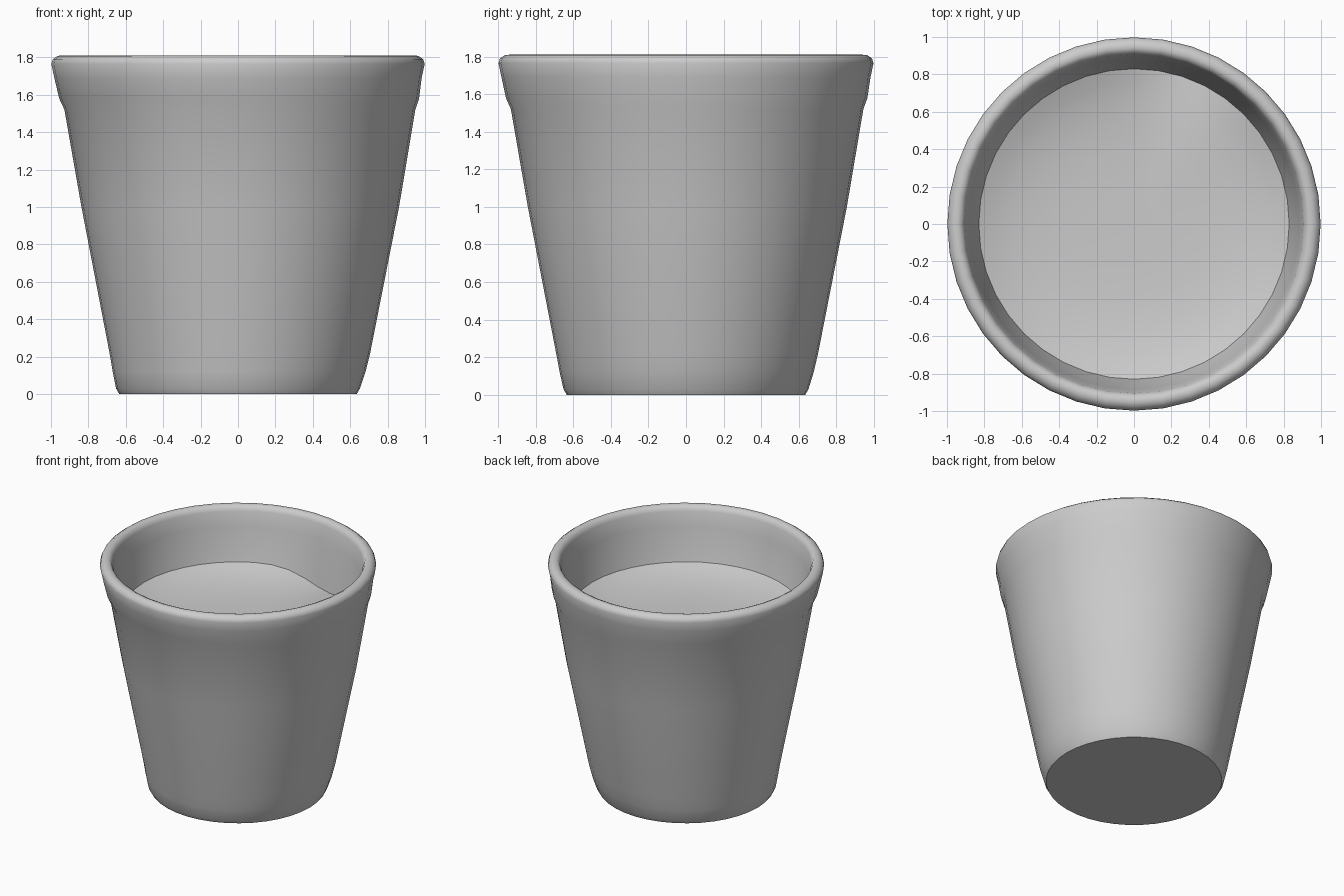
import bpy, bmesh
from math import cos, sin, tau, radians, exp, atan2, hypot

if "Cube" in bpy.data.objects:
    bpy.data.objects.remove(bpy.data.objects["Cube"])

SEGMENTS = 40


def make_object(name, bm, angle):
    mesh = bpy.data.meshes.new(name)
    bm.to_mesh(mesh)
    bm.free()
    obj = bpy.data.objects.new(name, mesh)
    bpy.context.collection.objects.link(obj)
    bpy.ops.object.select_all(action='DESELECT')
    obj.select_set(True)
    bpy.context.view_layer.objects.active = obj
    bpy.ops.object.shade_smooth_by_angle(angle=radians(angle))
    return obj


def add_ring(bm, radius, height, shift=0.0):
    # height is a function of x, y
    ring = []
    for i in range(SEGMENTS):
        x, y = radius * cos(tau * i / SEGMENTS), radius * sin(tau * i / SEGMENTS)
        ring.append(bm.verts.new((x + shift, y + shift * 0.6, height(x, y))))
    return ring


def bridge(bm, lower, upper):
    for i in range(SEGMENTS):
        j = (i + 1) % SEGMENTS
        bm.faces.new((lower[i], lower[j], upper[j], upper[i]))


def soil_height(x, y):
    # hollow surface rising to the wall, with a dip at the back
    r = hypot(x, y) / 0.83
    turn = (atan2(y, x) - radians(75) + tau / 2) % tau - tau / 2
    return 1.31 + 0.09 * r ** 4 - 0.10 * r ** 4 * exp(-(turn / 0.35) ** 2)


# Pot: tapered wall, collar, rounded lip and inner wall down to the soil
# (radius, height, sideways lean of the handmade wall)
profile = [(0.635, 0.0, 0), (0.652, 0.03, 0), (0.676, 0.12, 0.006),
           (0.697, 0.22, 0.01), (0.849, 1.0, 0.012), (0.938, 1.52, 0.01),
           (0.962, 1.58, 0.006), (0.982, 1.69, 0), (0.998, 1.765, 0),
           (0.99, 1.79, 0), (0.965, 1.808, 0), (0.94, 1.81, 0),
           (0.918, 1.80, 0), (0.905, 1.77, 0), (0.885, 1.66, 0),
           (0.865, 1.54, 0)]
bm = bmesh.new()
rings = [add_ring(bm, r, lambda x, y, z=z: z, s) for r, z, s in profile]
rings.append(add_ring(bm, 0.83, soil_height))
for lower, upper in zip(rings, rings[1:]):
    bridge(bm, lower, upper)
bm.faces.new(rings[0][::-1])
make_object("pot", bm, 45)

# Soil: hollow disc filling the pot
bm = bmesh.new()
rings = [add_ring(bm, r, soil_height) for r in (0.83, 0.76, 0.68, 0.55, 0.4, 0.2)]
for outer, inner in zip(rings, rings[1:]):
    bridge(bm, outer, inner)
bm.faces.new(rings[-1])
make_object("soil", bm, 60)
